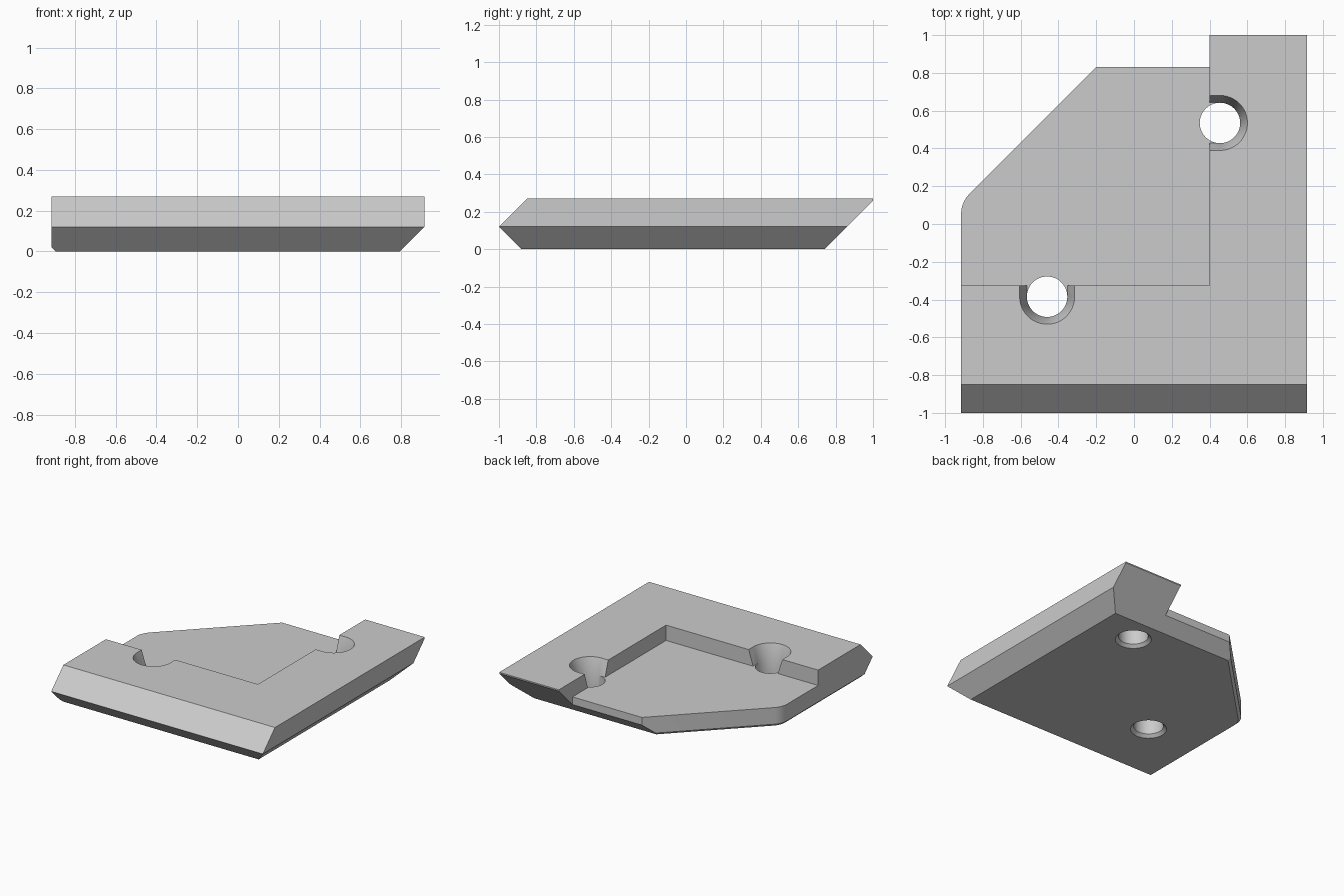
import bpy
import bmesh
from math import cos, sin, radians, pi
from mathutils import Vector

cube = bpy.data.objects.get("Cube")
if cube:
    bpy.data.objects.remove(cube)

HALF_X, TOP, FLOOR = 0.915, 0.27, 0.15
WALL_X, WALL_Y = 0.4, -0.325
BORE, RIM = 0.107, 0.13

grey = bpy.data.materials.new("plain grey")
grey.use_nodes = True
colour = (0.6, 0.6, 0.6, 1)
grey.diffuse_color = colour
grey.node_tree.nodes["Principled BSDF"].inputs["Base Color"].default_value = colour


def make_object(name, bm):
    bmesh.ops.recalc_face_normals(bm, faces=bm.faces)
    mesh = bpy.data.meshes.new(name)
    bm.to_mesh(mesh)
    bm.free()
    mesh.materials.append(grey)
    obj = bpy.data.objects.new(name, mesh)
    bpy.context.collection.objects.link(obj)
    return obj


def hull(name, points):
    bm = bmesh.new()
    for p in points:
        bm.verts.new(p)
    out = bmesh.ops.convex_hull(bm, input=bm.verts)
    spare = [g for g in out["geom_interior"] if isinstance(g, bmesh.types.BMVert)]
    bmesh.ops.delete(bm, geom=spare, context="VERTS")
    bmesh.ops.dissolve_limit(bm, angle_limit=radians(0.5), verts=bm.verts, edges=bm.edges)
    return make_object(name, bm)


def box_points(lo, hi):
    return [(x, y, z) for x in (lo[0], hi[0]) for y in (lo[1], hi[1]) for z in (lo[2], hi[2])]


def ring(x, y, z, r, n=48):
    return [(x + r * cos(2 * pi * i / n), y + r * sin(2 * pi * i / n), z) for i in range(n)]


def slice_off(bm, point, normal):
    geom = bm.verts[:] + bm.edges[:] + bm.faces[:]
    bmesh.ops.bisect_plane(bm, geom=geom, dist=1e-5, plane_co=point,
                           plane_no=Vector(normal).normalized(), clear_outer=True)
    rim = [e for e in bm.edges if e.is_boundary]
    if rim:
        bmesh.ops.holes_fill(bm, edges=rim, sides=0)


# Plate blank: a block with its bevelled sides sliced off
bm = bmesh.new()
bmesh.ops.create_cube(bm, size=1)
bmesh.ops.scale(bm, vec=(2 * HALF_X, 2, TOP), verts=bm.verts)
bmesh.ops.translate(bm, vec=(0, 0, TOP / 2), verts=bm.verts)
slice_off(bm, (0, -1, 0.12), (0, -1, -1))
slice_off(bm, (0, -1, 0.12), (0, -1, 1))
slice_off(bm, (HALF_X, 0, 0.12), (1, 0, -1))
slice_off(bm, (0, 1, 0.26), (0, 1, -1))

# Diagonal corner with a rounded end and a small lower chamfer
radius = 0.15
centre = Vector((radius - HALF_X, 0.053, 0.02))
for step in range(7):
    a = radians(135 + step * 7.5)
    n = Vector((cos(a), sin(a), 0))
    if step < 6:
        slice_off(bm, centre + n * radius, n)
    slice_off(bm, centre + n * radius, n - Vector((0, 0, 1)))
plate = make_object("corner_plate", bm)

# Cutters: stepped recess and the trimmed back edge
cutters = [
    hull("recess_cutter", box_points((-2, WALL_Y, FLOOR), (WALL_X, 2, 1))),
    hull("back_edge_cutter", box_points((-2, 0.83, -1), (WALL_X, 2, 1))),
]

# Screw holes: bore, lower countersink and a flared slot opening to the recess
for x, y, dx, dy in ((0.455, 0.535, -0.2, 0), (-0.46, -0.385, 0, 0.2)):
    cutters.append(hull("bore_cutter", ring(x, y, -0.1, BORE) + ring(x, y, 0.4, BORE)))
    flare = RIM - BORE
    cutters.append(hull("countersink_cutter",
                        ring(x, y, -flare, RIM + flare) + ring(x, y, flare, BORE)))
    slot = []
    for sx, sy in ((x, y), (x + dx, y + dy)):
        slot += ring(sx, sy, FLOOR, BORE) + ring(sx, sy, TOP - flare, BORE)
        slot += ring(sx, sy, TOP + flare, RIM + flare)
    cutters.append(hull("slot_cutter", slot))

bpy.ops.object.select_all(action="DESELECT")
bpy.context.view_layer.objects.active = plate
plate.select_set(True)
for cutter in cutters:
    cutter.hide_render = True
    mod = plate.modifiers.new("cut", "BOOLEAN")
    mod.operation = "DIFFERENCE"
    mod.solver = "EXACT"
    mod.object = cutter
    bpy.ops.object.modifier_apply(modifier=mod.name)
for cutter in cutters:
    bpy.data.objects.remove(cutter)

bpy.ops.object.shade_smooth_by_angle(angle=radians(20))
